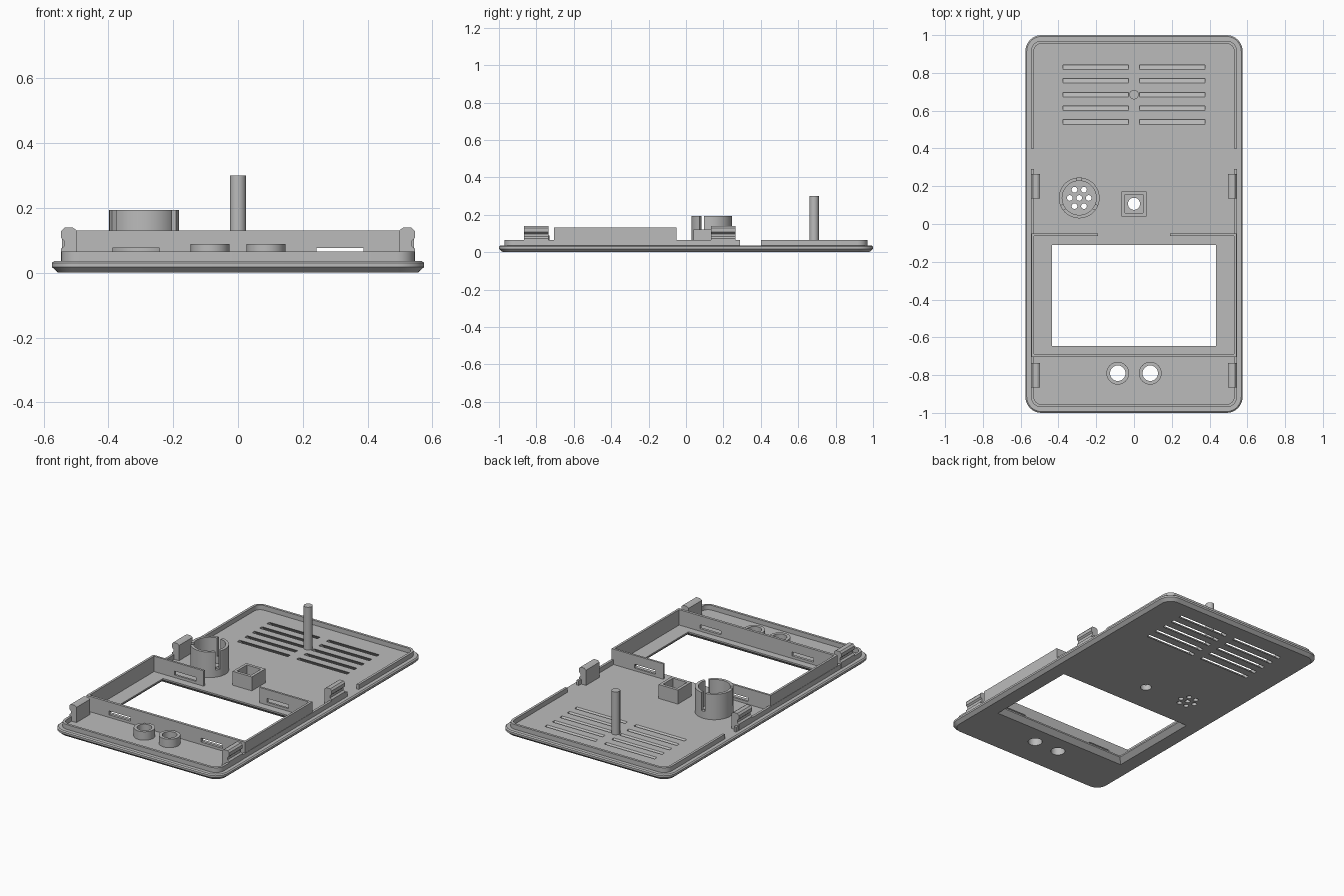
import bpy, bmesh
from math import sin, cos, pi, radians
from mathutils import Vector

if "Cube" in bpy.data.objects:
    bpy.data.objects.remove(bpy.data.objects["Cube"], do_unlink=True)

grey = bpy.data.materials.new("light_grey_plastic")
grey.use_nodes = True
COLOUR = (0.5, 0.5, 0.5, 1)
grey.diffuse_color = COLOUR
grey.node_tree.nodes["Principled BSDF"].inputs["Base Color"].default_value = COLOUR

FLOOR = 0.036   # top of the face plate
ROOT = 0.03     # parts sink slightly into the plate


# ---- outlines (lists of points) ----
def rounded(hx, hy, r, z, steps=8):
    pts = []
    for k, (sx, sy) in enumerate([(1, 1), (-1, 1), (-1, -1), (1, -1)]):
        for i in range(steps + 1):
            a = (k + i / steps) * pi / 2
            pts.append(Vector((sx * (hx - r) + r * cos(a), sy * (hy - r) + r * sin(a), z)))
    return pts


def circle(x, y, r, z, n=48):
    return [Vector((x + r * cos(2 * pi * i / n), y + r * sin(2 * pi * i / n), z)) for i in range(n)]


def rect(x0, x1, y0, y1, z):
    return [Vector(p) for p in ((x0, y0, z), (x1, y0, z), (x1, y1, z), (x0, y1, z))]


# ---- solids from stacked outlines ----
def loft(bm, loops, closed=False):
    rings = [[bm.verts.new(p) for p in loop] for loop in loops]
    n = len(rings[0])
    for a, b in zip(rings, rings[1:] + ([rings[0]] if closed else [])):
        for i in range(n):
            j = (i + 1) % n
            bm.faces.new((a[i], a[j], b[j], b[i]))
    if not closed:
        bm.faces.new(rings[0])
        bm.faces.new(rings[-1])


def make(name, *solids, closed=False):
    bm = bmesh.new()
    for loops in solids:
        loft(bm, loops, closed)
    bmesh.ops.recalc_face_normals(bm, faces=bm.faces)
    mesh = bpy.data.meshes.new(name)
    bm.to_mesh(mesh)
    bm.free()
    mesh.materials.append(grey)
    ob = bpy.data.objects.new(name, mesh)
    bpy.context.collection.objects.link(ob)
    return ob


def box(x0, x1, y0, y1, z0, z1):
    return [rect(x0, x1, y0, y1, z0), rect(x0, x1, y0, y1, z1)]


def drill(x, y, r, z0=-0.02, z1=0.06):
    return [circle(x, y, r, z0), circle(x, y, r, z1)]


def tube(name, outline, outer, inner, z0, z1):
    return make(name, [outline(outer, z0), outline(outer, z1),
                       outline(inner, z1), outline(inner, z0)], closed=True)


def cut(ob, *solids):
    cutter = make("cutter", *solids)
    cutter.hide_render = True
    mod = ob.modifiers.new("cut", 'BOOLEAN')
    mod.operation, mod.solver, mod.object = 'DIFFERENCE', 'EXACT', cutter
    bpy.context.view_layer.update()
    deps = bpy.context.evaluated_depsgraph_get()
    mesh = bpy.data.meshes.new_from_object(ob.evaluated_get(deps))
    ob.modifiers.clear()
    ob.data = mesh
    bpy.data.objects.remove(cutter, do_unlink=True)


parts = []

# Face plate with chamfered edge
plate = make("face_plate", [rounded(0.555, 0.98, 0.065, 0), rounded(0.575, 1.0, 0.085, 0.018),
                            rounded(0.575, 1.0, 0.085, 0.03), rounded(0.568, 0.993, 0.078, FLOOR)])
parts.append(plate)

# Display window, wider on the outer face
WX, WY0, WY1 = 0.435, -0.645, -0.11
window = [rect(-WX - g, WX + g, WY0 - g, WY1 + g, z)
          for g, z in ((0.04, -0.01), (0.0, 0.027), (0.0, 0.06))]

# Slanted louvre slots
slots = []
for row in range(5):
    y = 0.54 + row * 0.0725
    for x0, x1 in ((-0.375, -0.03), (0.03, 0.375)):
        slots.append([rect(x0, x1, y - 0.012 + FLOOR - z, y + 0.012 + FLOOR - z, z)
                      for z in (-0.01, 0.05)])

# Button, lamp and microphone holes
MX, MY = -0.29, 0.138
holes = [drill(s * 0.086, -0.79, 0.041) for s in (-1, 1)]
holes += [drill(0, 0.107, 0.032), drill(MX, MY, 0.015)]
holes += [drill(MX + 0.05 * cos(k * pi / 3), MY + 0.05 * sin(k * pi / 3), 0.015) for k in range(6)]
cut(plate, window, *slots, *holes)

# Raised rim, open on each side
rim = make("rim_lip", [rounded(0.545, 0.97, 0.055, ROOT), rounded(0.545, 0.97, 0.055, 0.065),
                       rounded(0.53, 0.955, 0.04, 0.065), rounded(0.53, 0.955, 0.04, ROOT)], closed=True)
cut(rim, box(-0.6, -0.5, 0.29, 0.4, 0.0, 0.1), box(0.5, 0.6, 0.29, 0.4, 0.0, 0.1))
parts.append(rim)

# Walls around the display
TOP = 0.131
frame = make("display_frame", [rect(-0.543, 0.543, -0.705, -0.05, ROOT), rect(-0.543, 0.543, -0.705, -0.05, TOP),
                               rect(-0.529, 0.529, -0.689, -0.063, TOP), rect(-0.529, 0.529, -0.689, -0.063, ROOT)],
             closed=True)
wall_slots = [box(s * 0.315 - 0.073, s * 0.315 + 0.073, y - 0.03, y + 0.03, 0.052, 0.076)
              for s in (-1, 1) for y in (-0.697, -0.056)]
cut(frame, box(-0.19, 0.19, -0.1, 0.0, 0.0, 0.2), *wall_slots)
parts.append(frame)

# Snap clips with an outer groove
CLIP = [(0.497, ROOT), (0.546, ROOT), (0.546, 0.074), (0.536, 0.083), (0.536, 0.098),
        (0.546, 0.107), (0.546, 0.128), (0.536, 0.139), (0.51, 0.139), (0.497, 0.13)]
for side, s in (("left", 1), ("right", -1)):
    for place, y0 in (("front", -0.866), ("back", 0.134)):
        parts.append(make(f"{place}_{side}_clip",
                          [[Vector((s * x, y, z)) for x, z in CLIP] for y in (y0, y0 + 0.131)]))

# Button collars
for side, s in (("left", 1), ("right", -1)):
    parts.append(tube(f"{side}_button_collar", lambda r, z: circle(s * 0.086, -0.79, r, z),
                      0.06, 0.041, ROOT, 0.088))

# Microphone holder with three slits
holder = tube("microphone_holder", lambda r, z: circle(MX, MY, r, z), 0.108, 0.09, ROOT, 0.193)
slits = []
for deg in (90, 210, 330):
    d = Vector((cos(radians(deg)), sin(radians(deg)), 0))
    n = Vector((-d.y, d.x, 0)) * 0.013
    c = Vector((MX, MY, 0))
    slits.append([[c + d * 0.07 - n + Vector((0, 0, z)), c + d * 0.13 - n + Vector((0, 0, z)),
                   c + d * 0.13 + n + Vector((0, 0, z)), c + d * 0.07 + n + Vector((0, 0, z))]
                  for z in (0.08, 0.25)])
cut(holder, *slits)
parts.append(holder)

# Square lamp socket
parts.append(tube("lamp_socket", lambda r, z: rect(-r, r, 0.107 - r, 0.107 + r, z),
                  0.066, 0.048, ROOT, 0.122))

# Support post
parts.append(make("support_post", drill(0, 0.685, 0.025, ROOT, 0.3)))

# Smooth the round walls, keep edges sharp
bpy.ops.object.select_all(action='DESELECT')
for ob in parts:
    ob.select_set(True)
bpy.context.view_layer.objects.active = plate
bpy.ops.object.shade_smooth_by_angle(angle=radians(25))
